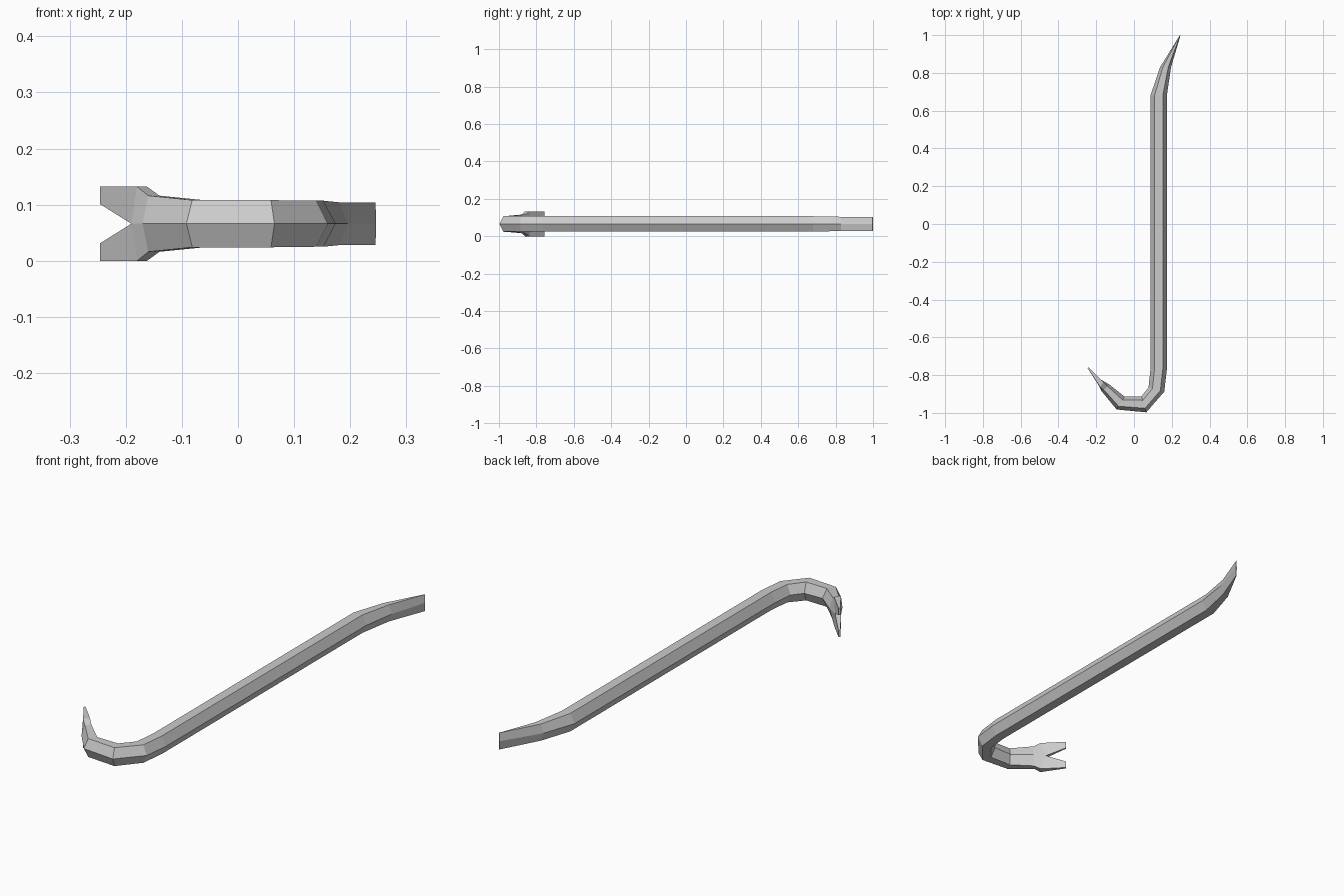
import bpy, bmesh

cube = bpy.data.objects.get("Cube")
if cube:
    bpy.data.objects.remove(cube, do_unlink=True)

MID = 0.066  # height of the bar's centre line

steel = bpy.data.materials.new("bare_steel")
steel.use_nodes = True
steel.diffuse_color = (0.6, 0.6, 0.6, 1)
steel.node_tree.nodes["Principled BSDF"].inputs["Base Color"].default_value = (0.6, 0.6, 0.6, 1)

# Stations along the bar: outer ridge (x, y), inner ridge (x, y), half height
stations = [
    ((0.246, 0.998), (0.243, 1.0), 0.038),     # chisel edge
    ((0.196, 0.83), (0.138, 0.83), 0.038),
    ((0.174, 0.68), (0.087, 0.68), 0.041),     # straight shaft
    ((0.174, -0.77), (0.087, -0.77), 0.041),
    ((0.16, -0.888), (0.077, -0.865), 0.041),  # hook
    ((0.065, -0.997), (0.04, -0.912), 0.042),
    ((-0.092, -0.982), (-0.05, -0.914), 0.042),
    ((-0.17, -0.887), (-0.13, -0.85), 0.05),
]

bm = bmesh.new()


def lerp(a, b, t):
    return [a[i] + (b[i] - a[i]) * t for i in (0, 1)]


def vert(xy, z):
    return bm.verts.new((xy[0], xy[1], MID + z))


def hex_ring(outer, inner, h):
    """Six-sided section with ridges facing outward and inward."""
    near, far = lerp(outer, inner, 0.25), lerp(outer, inner, 0.75)
    return [vert(outer, 0), vert(near, h), vert(far, h),
            vert(inner, 0), vert(far, -h), vert(near, -h)]


def bridge(a, b):
    for i in range(6):
        j = (i + 1) % 6
        bm.faces.new((a[i], a[j], b[j], b[i]))


# Bar with chisel end and hook
rings = [hex_ring(*s) for s in stations]
bm.faces.new(rings[0])

# Flared root of the claw; its ridges form the bottom of the notch
outer, inner = (-0.18, -0.862), (-0.162, -0.838)
notch_out, notch_in = (-0.19, -0.85), (-0.178, -0.822)
h = 0.066
rings.append([vert(notch_out, 0), vert(outer, h), vert(inner, h),
              vert(notch_in, 0), vert(inner, -h), vert(outer, -h)])
for a, b in zip(rings, rings[1:]):
    bridge(a, b)

# Two tapered prongs
root = rings[-1]
for side, o, i in ((1, root[1], root[2]), (-1, root[5], root[4])):
    tip_o, tip_i = (-0.246, -0.763), (-0.241, -0.757)
    tip = [vert(tip_o, side * 0.035), vert(tip_o, side * h),
           vert(tip_i, side * h), vert(tip_i, side * 0.035)]
    base = [root[0], o, i, root[3]]
    for k in range(4):
        n = (k + 1) % 4
        bm.faces.new((base[k], base[n], tip[n], tip[k]))
    bm.faces.new(tip)

bmesh.ops.recalc_face_normals(bm, faces=bm.faces)
mesh = bpy.data.meshes.new("pry_bar")
bm.to_mesh(mesh)
bm.free()
mesh.materials.append(steel)
bpy.context.collection.objects.link(bpy.data.objects.new("pry_bar", mesh))
